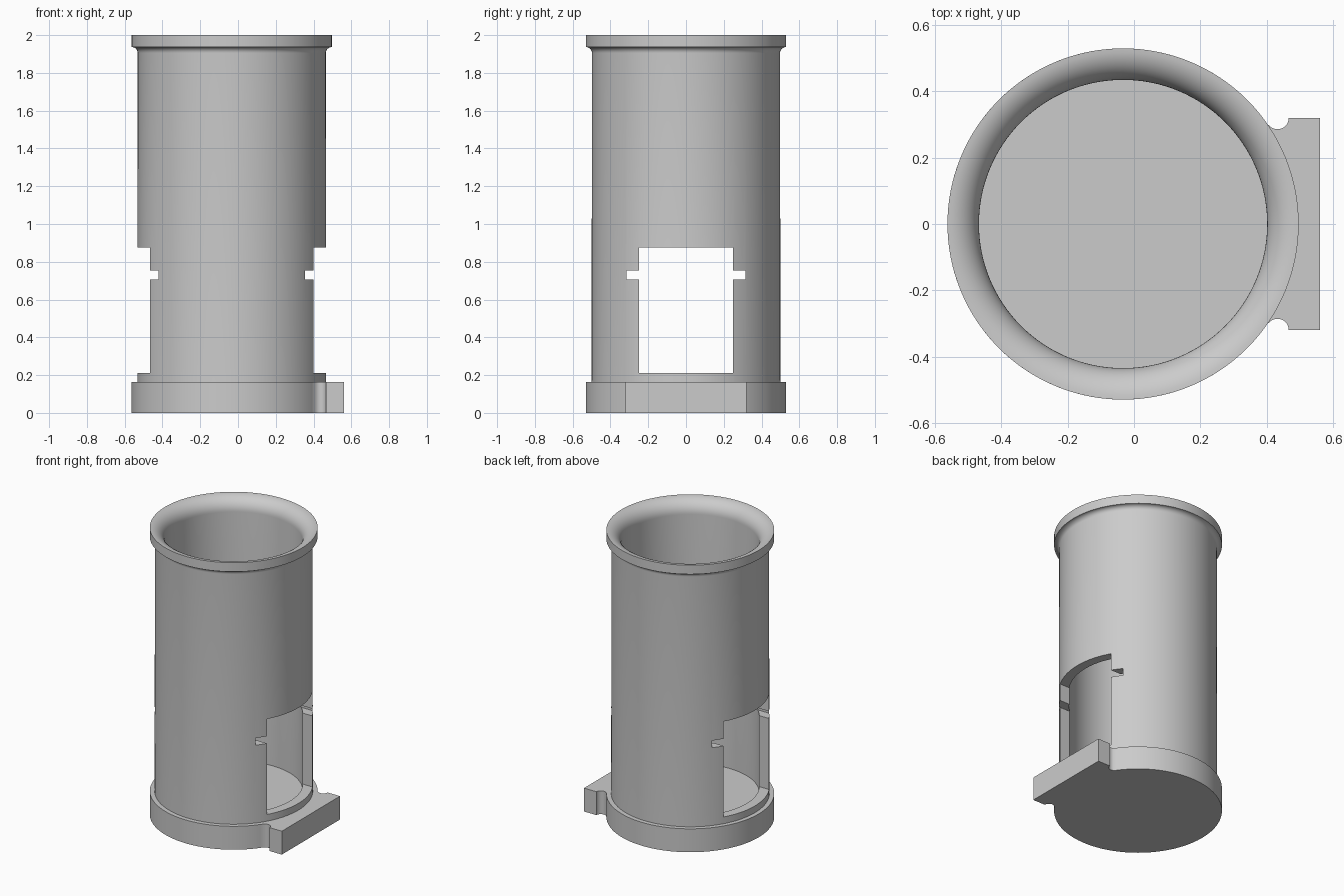
import bpy, bmesh
from math import sin, cos, pi, radians, asin, sqrt

if "Cube" in bpy.data.objects:
    bpy.data.objects.remove(bpy.data.objects["Cube"])

AXIS_X = -0.033       # tube axis
SEGMENTS = 128
WALL_OUT, WALL_IN, RIM = 0.5, 0.435, 0.53
BASE_TOP, FLOOR = 0.163, 0.17

grey = bpy.data.materials.new("plain grey")
colour = (0.6, 0.6, 0.6, 1)
grey.diffuse_color = colour
grey.use_nodes = True
grey.node_tree.nodes["Principled BSDF"].inputs["Base Color"].default_value = colour


def make_object(name, bm):
    bmesh.ops.recalc_face_normals(bm, faces=bm.faces)
    mesh = bpy.data.meshes.new(name)
    bm.to_mesh(mesh)
    bm.free()
    mesh.materials.append(grey)
    obj = bpy.data.objects.new(name, mesh)
    bpy.context.collection.objects.link(obj)
    return obj


def arc(cx, cy, r, start, end, steps):
    angles = [start + (end - start) * i / steps for i in range(steps + 1)]
    return [(cx + r * cos(a), cy + r * sin(a)) for a in angles]


def lathe(name, profile):
    bm = bmesh.new()
    verts = [bm.verts.new((r, 0, z)) for r, z in profile]
    edges = [bm.edges.new(pair) for pair in zip(verts, verts[1:])]
    bmesh.ops.spin(bm, geom=verts + edges, cent=(0, 0, 0), axis=(0, 0, 1),
                   angle=2 * pi, steps=SEGMENTS, use_duplicate=False)
    bmesh.ops.remove_doubles(bm, verts=bm.verts, dist=1e-5)
    obj = make_object(name, bm)
    obj.location.x = AXIS_X
    return obj


def cut_box(target, name, half_width, z0, z1):
    bm = bmesh.new()
    bmesh.ops.create_cube(bm, size=1)
    bmesh.ops.scale(bm, vec=(2, 2 * half_width, z1 - z0), verts=bm.verts)
    bmesh.ops.translate(bm, vec=(0, 0, (z0 + z1) / 2), verts=bm.verts)
    cutter = make_object(name, bm)
    cutter.hide_render = True
    mod = target.modifiers.new(name, "BOOLEAN")
    mod.operation, mod.solver, mod.object = "DIFFERENCE", "EXACT", cutter
    bpy.context.view_layer.objects.active = target
    bpy.ops.object.modifier_apply(modifier=name)
    bpy.data.objects.remove(cutter)


# Tube with closed floor and a flared, rounded mouth
lip_z = 2 - (RIM - WALL_IN)
profile = [(0, FLOOR), (WALL_IN, FLOOR)]
profile += arc(RIM, lip_z, RIM - WALL_IN, pi, pi / 2, 12)
profile += arc(RIM, lip_z, 0.032, pi / 2, pi, 8)
profile += [(WALL_OUT, 0.1), (0, 0.1)]
tube = lathe("tube", profile)

# Openings through both sides, with narrow side slots
cut_box(tube, "window_cutter", 0.25, 0.21, 0.875)
cut_box(tube, "slot_cutter", 0.315, 0.705, 0.755)

# Base disc and side plate in one outline, with round relief notches
NOTCH_X, NOTCH_R, PLATE_Y, PLATE_X = 0.433, 0.034, 0.32, 0.562
join = asin(0.3 / RIM)
disc = arc(AXIS_X, 0, RIM, join, 2 * pi - join, SEGMENTS)
notch = arc(NOTCH_X, PLATE_Y, NOTCH_R, radians(220), 2 * pi, 12)
lower = [(x, -y) for x, y in notch] + [(PLATE_X, -PLATE_Y)]
upper = [(x, -y) for x, y in reversed(lower)]
bm = bmesh.new()
face = bm.faces.new([bm.verts.new((x, y, 0)) for x, y in disc + lower + upper])
top = bmesh.ops.extrude_face_region(bm, geom=[face])["geom"]
bmesh.ops.translate(bm, vec=(0, 0, BASE_TOP),
                    verts=[v for v in top if isinstance(v, bmesh.types.BMVert)])
base = make_object("base_with_side_plate", bm)

# Smooth curved walls, sharp edges kept
for obj in (tube, base):
    bpy.ops.object.select_all(action="DESELECT")
    obj.select_set(True)
    bpy.context.view_layer.objects.active = obj
    bpy.ops.object.shade_smooth_by_angle(angle=radians(30))
